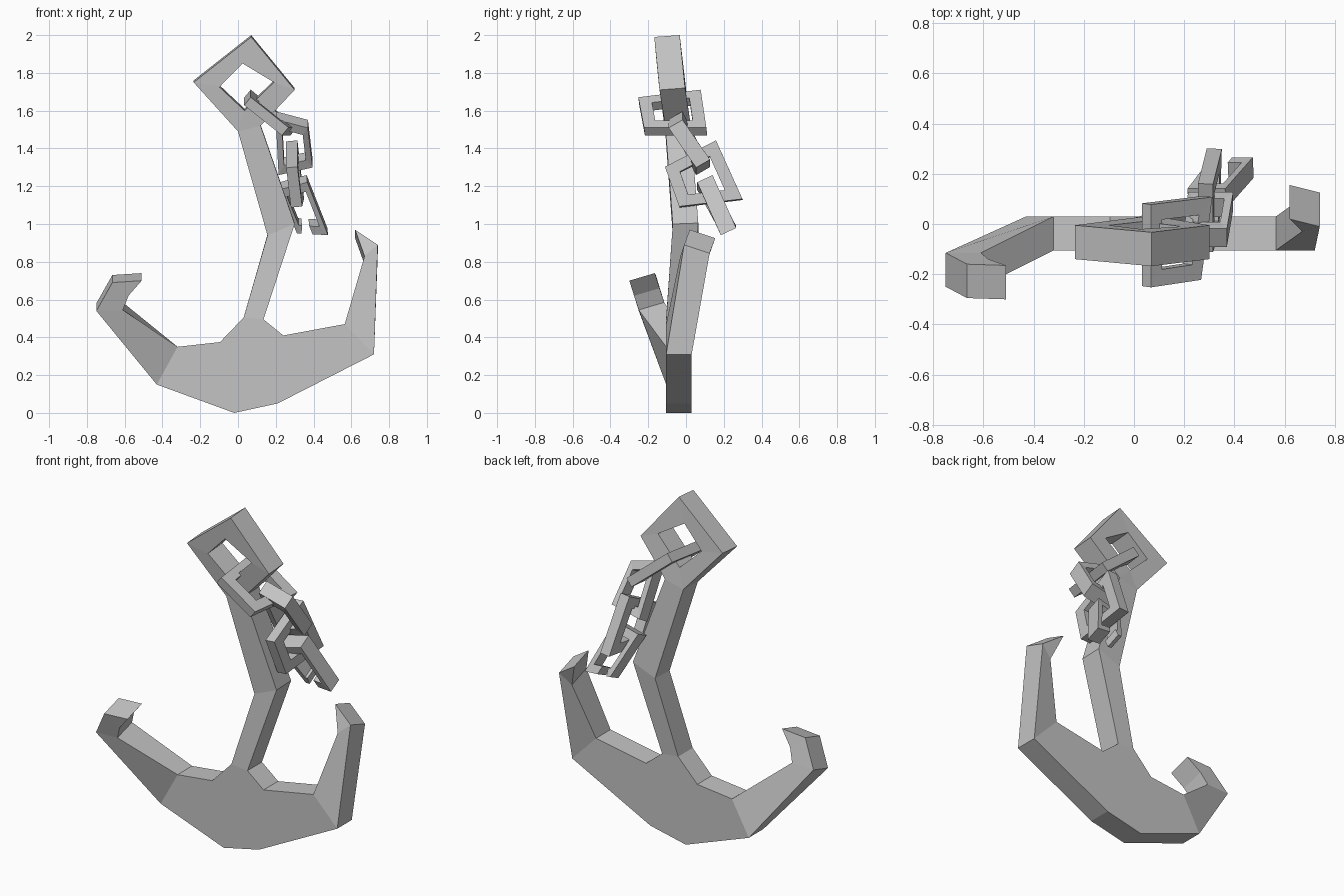
import bpy
import bmesh
from mathutils import Vector

cube = bpy.data.objects.get("Cube")
if cube:
    bpy.data.objects.remove(cube, do_unlink=True)

# One plain iron grey for everything
iron = bpy.data.materials.new("iron_grey")
iron.use_nodes = True
grey = (0.55, 0.55, 0.55, 1)
iron.diffuse_color = grey
iron.node_tree.nodes["Principled BSDF"].inputs["Base Color"].default_value = grey


def slab(name, points, faces, offsets):
    """Thicken a sheet: front points, back points at an offset, walls on open edges."""
    bm = bmesh.new()
    front = [bm.verts.new(p) for p in points]
    back = [bm.verts.new(Vector(p) + Vector(o)) for p, o in zip(points, offsets)]
    uses = {}
    for face in faces:
        bm.faces.new([front[i] for i in face])
        bm.faces.new([back[i] for i in reversed(face)])
        for a, b in zip(face, face[1:] + face[:1]):
            uses.setdefault(frozenset((a, b)), []).append((a, b))
    for edge in uses.values():
        if len(edge) == 1:
            a, b = edge[0]
            bm.faces.new((front[b], front[a], back[a], back[b]))
    bmesh.ops.recalc_face_normals(bm, faces=bm.faces)
    mesh = bpy.data.meshes.new(name)
    bm.to_mesh(mesh)
    bm.free()
    mesh.materials.append(iron)
    obj = bpy.data.objects.new(name, mesh)
    bpy.context.collection.objects.link(obj)
    return obj


def link(name, corners, depth, bar, gap=None):
    """Four-sided chain link; gap = (start, end) breaks the third side open."""
    outer = [Vector(c) for c in corners]
    centre = sum(outer, Vector()) / 4
    inner = [c.lerp(centre, bar) for c in outer]
    normal = (outer[2] - outer[0]).cross(outer[3] - outer[1]).normalized() * depth
    points = outer + inner
    faces = [(i, (i + 1) % 4, (i + 1) % 4 + 4, i + 4) for i in range(4)]
    if gap:
        faces.pop(2)
        for corner, t in zip((2, 3), gap):
            n = len(points)
            points += [outer[2].lerp(outer[3], t), inner[2].lerp(inner[3], t)]
            stub = (corner, n, n + 1, corner + 4)
            faces.append(stub if corner == 2 else stub[::-1])
    points = [p - normal / 2 for p in points]
    return slab(name, points, faces, [normal] * len(points))


# Anchor: flat crown, two bent arms, shank and square eye
crown = [(x, -0.105, z) for x, z in (
    (-0.43, 0.15), (-0.02, 0), (0.21, 0.05), (0.72, 0.31), (0.565, 0.47),
    (0.24, 0.41), (0.135, 0.495), (0.03, 0.505), (-0.095, 0.375), (-0.32, 0.35))]
right_arm = [(-0.75, -0.25, 0.54), (-0.61, -0.25, 0.545),
             (-0.665, -0.295, 0.69), (-0.58, -0.275, 0.62), (-0.51, -0.3, 0.7)]
left_arm = [(0.74, -0.01, 0.89), (0.67, -0.03, 0.83), (0.62, 0.02, 0.97)]
shank = [(0.156, -0.07, 0.94), (0.3, -0.07, 1), (0, -0.11, 1.49), (0.12, -0.11, 1.52)]
eye = [(-0.235, -0.14, 1.75), (0.07, -0.168, 1.99), (0.3, -0.14, 1.71),
       (-0.098, -0.14, 1.725), (0.024, -0.155, 1.85),
       (0.19, -0.145, 1.75), (0.035, -0.125, 1.6)]

points, offsets, start = [], [], {}
for key, group, lift in (("crown", crown, 0), ("right", right_arm, 0.04),
                         ("left", left_arm, -0.045), ("shank", shank, 0.005),
                         ("eye", eye, 0.01)):
    start[key] = len(points)
    points += group
    offsets += [(0, 0.135, lift)] * len(group)

r, l, s, e = (start[k] for k in ("right", "left", "shank", "eye"))
faces = [
    tuple(range(len(crown))),
    (0, 9, r + 1, r), (r, r + 1, r + 3, r + 2), (r + 2, r + 3, r + 4),
    (3, l, l + 1, 4), (l, l + 2, l + 1),
    (7, 6, s + 1, s), (s, s + 1, s + 3, s + 2),
    (s + 2, e + 6, e + 3, e), (e, e + 3, e + 4, e + 1),
    (e + 1, e + 4, e + 5, e + 2), (e + 2, e + 5, e + 6, s + 3),
    (s + 3, e + 6, s + 2),
]
slab("anchor", points, faces, offsets)

# Chain hanging from the eye, last link broken open
link("chain_link_top", [(0.05, -0.25, 1.65), (0.05, 0.08, 1.69),
                        (0.295, 0.11, 1.49), (0.25, -0.22, 1.49)], 0.055, 0.4)
link("chain_link_upper", [(0.2, -0.055, 1.575), (0.37, -0.055, 1.53),
                          (0.395, 0.09, 1.32), (0.215, 0.09, 1.28)], 0.085, 0.36)
link("chain_link_lower", [(0.285, -0.11, 1.3), (0.285, 0.16, 1.44),
                          (0.32, 0.3, 1.13), (0.31, -0.035, 1.09)], 0.06, 0.42)
link("chain_link_broken", [(0.215, 0.1, 1.2), (0.365, 0.1, 1.24),
                           (0.475, 0.225, 0.96), (0.31, 0.225, 0.97)],
     0.09, 0.34, gap=(0.5, 0.85))
